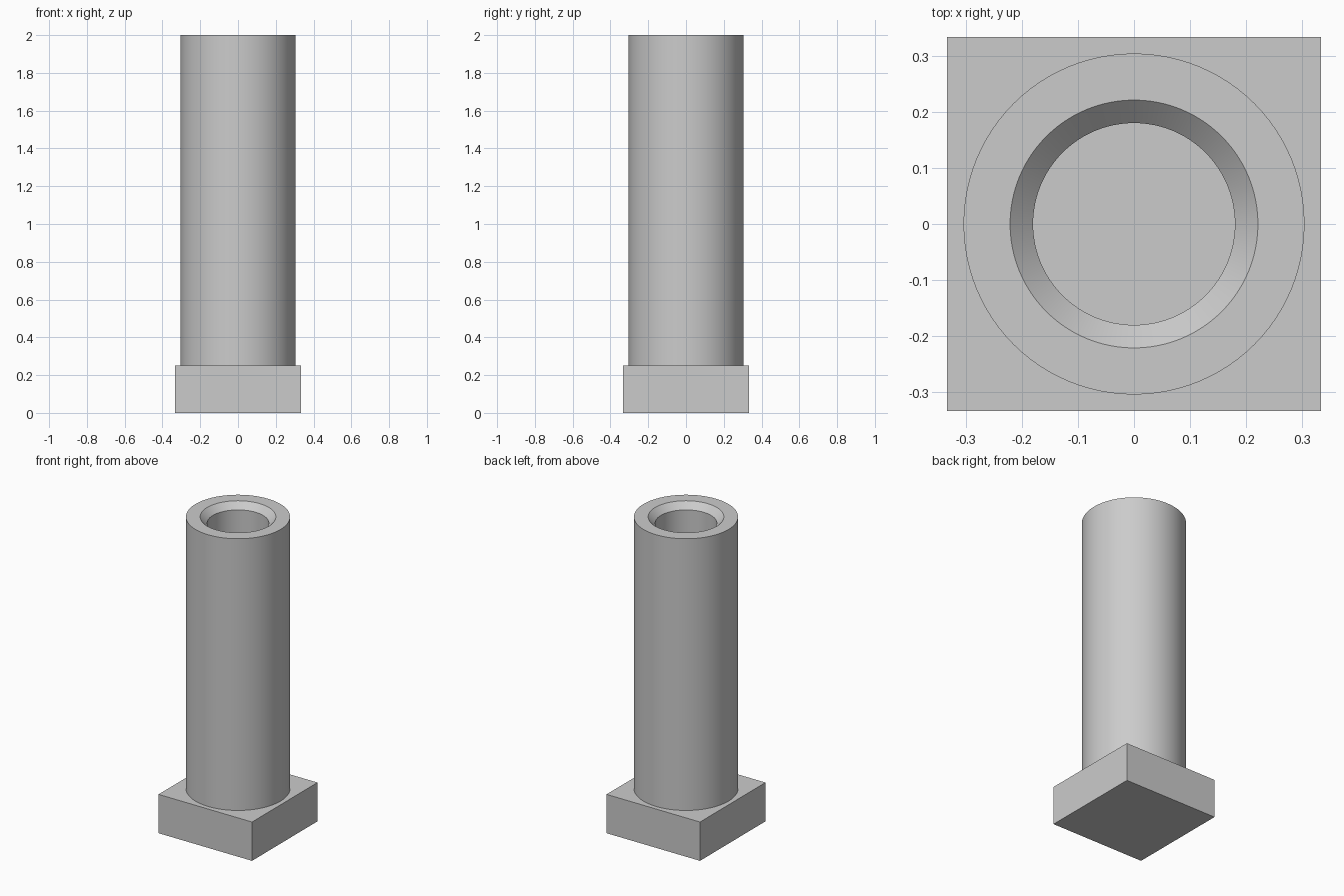
import bpy, bmesh, math

if "Cube" in bpy.data.objects:
    bpy.data.objects.remove(bpy.data.objects["Cube"], do_unlink=True)

BASE_HALF, BASE_TOP, HEIGHT = 0.333, 0.25, 2.0
SEGMENTS = 96

grey = bpy.data.materials.new("plain grey")
grey.use_nodes = True
colour = (0.6, 0.6, 0.6, 1)
grey.diffuse_color = colour
grey.node_tree.nodes["Principled BSDF"].inputs["Base Color"].default_value = colour


def add_object(name, bm):
    bmesh.ops.recalc_face_normals(bm, faces=bm.faces)
    mesh = bpy.data.meshes.new(name)
    bm.to_mesh(mesh)
    bm.free()
    mesh.materials.append(grey)
    obj = bpy.data.objects.new(name, mesh)
    bpy.context.collection.objects.link(obj)
    return obj


# Square base block
bm = bmesh.new()
bmesh.ops.create_cube(bm, size=1)
bmesh.ops.scale(bm, vec=(2 * BASE_HALF, 2 * BASE_HALF, BASE_TOP), verts=bm.verts)
bmesh.ops.translate(bm, vec=(0, 0, BASE_TOP / 2), verts=bm.verts)
add_object("square_base", bm)

# Hollow column with a chamfered mouth, turned from its wall profile
profile = [(0.304, BASE_TOP), (0.304, HEIGHT), (0.221, HEIGHT),
           (0.18, HEIGHT - 0.04), (0.18, BASE_TOP)]
bm = bmesh.new()
verts = [bm.verts.new((r, 0, z)) for r, z in profile]
edges = [bm.edges.new(pair) for pair in zip(verts, verts[1:])]
bmesh.ops.spin(bm, geom=verts + edges, axis=(0, 0, 1), cent=(0, 0, 0),
               angle=math.tau, steps=SEGMENTS, use_merge=True)
bmesh.ops.remove_doubles(bm, verts=bm.verts, dist=0.0001)
column = add_object("hollow_column", bm)

bpy.ops.object.select_all(action="DESELECT")
column.select_set(True)
bpy.context.view_layer.objects.active = column
bpy.ops.object.shade_smooth_by_angle(angle=math.radians(30))
